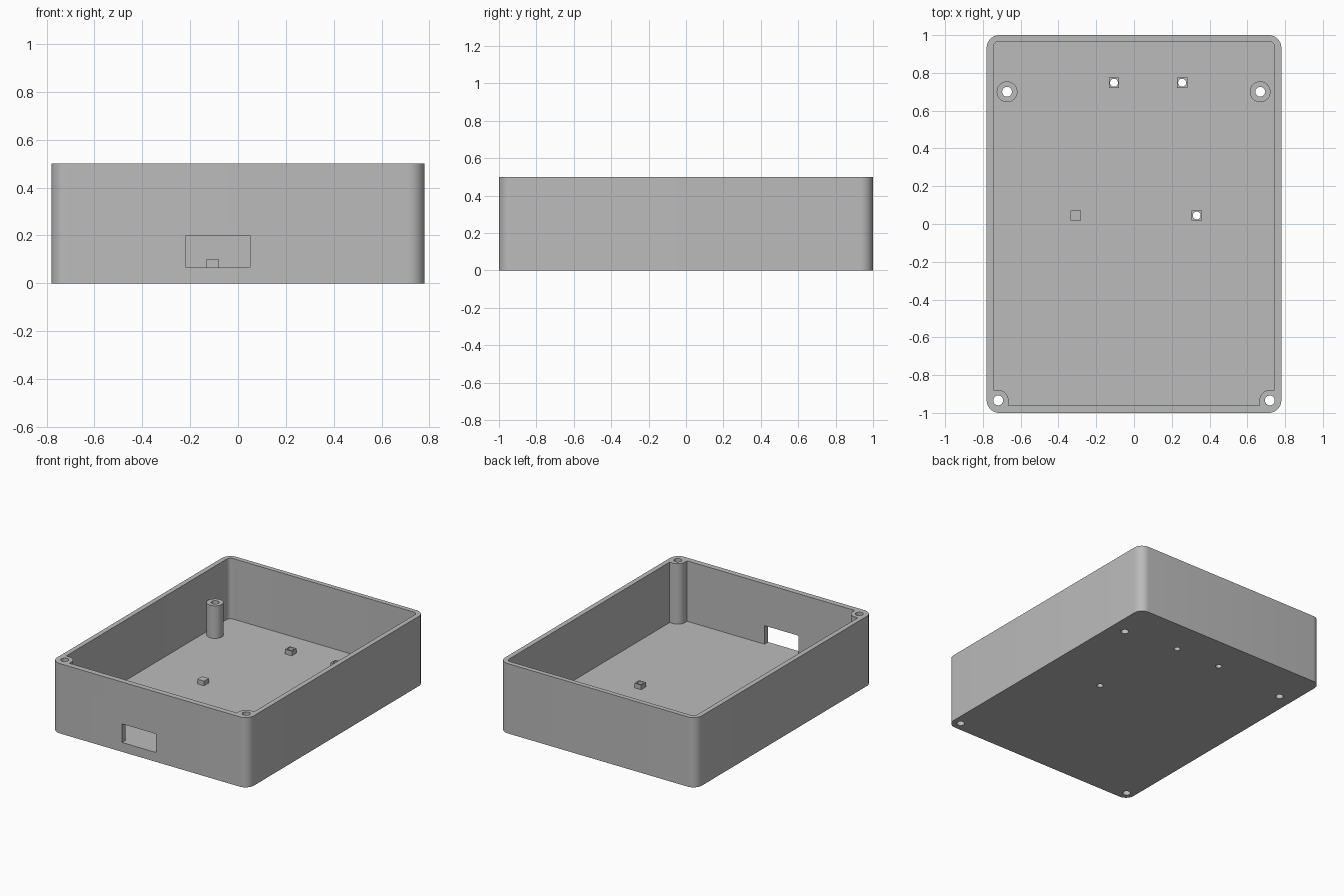
import bpy, bmesh
from math import sin, cos, pi, radians

old = bpy.data.objects.get("Cube")
if old:
    bpy.data.objects.remove(old, do_unlink=True)

W, D, H = 0.78, 1.0, 0.5        # half width, half depth, height
FLOOR = 0.067
IN_X, IN_BACK, IN_FRONT = 0.745, 0.966, -0.96
BOSS_R, SCREW_R, PIN_R = 0.055, 0.026, 0.021

grey = bpy.data.materials.new("light grey plastic")
grey.use_nodes = True
grey.diffuse_color = (0.5, 0.5, 0.5, 1)
grey.node_tree.nodes["Principled BSDF"].inputs["Base Color"].default_value = grey.diffuse_color


def arc(cx, cy, r, start, end, n=10):
    angles = [radians(start + (end - start) * i / n) for i in range(n + 1)]
    return [(cx + r * cos(a), cy + r * sin(a)) for a in angles]


def circle(cx, cy, r, n=40):
    return arc(cx, cy, r, 0, 360, n)[:-1]


def rectangle(cx, cy, hx, hy):
    return [(cx - hx, cy - hy), (cx + hx, cy - hy), (cx + hx, cy + hy), (cx - hx, cy + hy)]


def mirrored(half):
    """Close a right-hand outline with its mirror image."""
    return half + [(-x, y) for x, y in reversed(half)]


def prisms(name, outlines, z0, z1):
    """Extrude closed outlines upward into one object."""
    bm = bmesh.new()
    for outline in outlines:
        low = [bm.verts.new((x, y, z0)) for x, y in outline]
        high = [bm.verts.new((x, y, z1)) for x, y in outline]
        bm.faces.new(low[::-1])
        bm.faces.new(high)
        for i in range(len(low)):
            j = (i + 1) % len(low)
            bm.faces.new((low[i], low[j], high[j], high[i]))
    bmesh.ops.recalc_face_normals(bm, faces=bm.faces)
    mesh = bpy.data.meshes.new(name)
    bm.to_mesh(mesh)
    bm.free()
    mesh.materials.append(grey)
    obj = bpy.data.objects.new(name, mesh)
    bpy.context.collection.objects.link(obj)
    return obj


def select(obj):
    bpy.ops.object.select_all(action='DESELECT')
    obj.select_set(True)
    bpy.context.view_layer.objects.active = obj


def cut(obj, outlines, z0, z1):
    cutter = prisms("cutter", outlines, z0, z1)
    cutter.hide_render = True
    mod = obj.modifiers.new("cut", 'BOOLEAN')
    mod.operation, mod.solver, mod.object = 'DIFFERENCE', 'EXACT', cutter
    select(obj)
    bpy.ops.object.modifier_apply(modifier=mod.name)
    bpy.data.objects.remove(cutter, do_unlink=True)


def smooth(obj):
    select(obj)
    bpy.ops.object.shade_smooth_by_angle(angle=radians(30))


# Screw and pin positions
front_bosses = [(s * 0.719, -0.934) for s in (-1, 1)]
rear_posts = {"right": (-0.672, 0.70), "left": (0.668, 0.70)}
holed_pegs = {"rear_right": (-0.106, 0.748), "rear_left": (0.255, 0.748), "front_left": (0.332, 0.045)}
plain_peg = (-0.308, 0.045)

# Tray: rounded block, hollowed around the two front corner bosses
R = 0.067
tray = prisms("tray", [mirrored(arc(W - R, R - D, R, -90, 0) + arc(W - R, D - R, R, 0, 90))], 0, H)
bx, by = front_bosses[1]
cavity = ([(bx - BOSS_R, IN_FRONT)] + arc(bx, by, BOSS_R, 180, 90)
          + [(IN_X, by + BOSS_R)] + arc(IN_X - 0.03, IN_BACK - 0.03, 0.03, 0, 90))
cut(tray, [mirrored(cavity)], FLOOR, H + 0.1)

# Through holes in the bosses and floor
screw_holes = [circle(x, y, SCREW_R) for x, y in front_bosses + list(rear_posts.values())]
pin_holes = [circle(x, y, PIN_R) for x, y in holed_pegs.values()]
cut(tray, screw_holes + pin_holes, -0.1, H + 0.1)

# Connector window in the front wall, level with the floor
cut(tray, [rectangle(-0.084, -D, 0.134, 0.08)], FLOOR, 0.2)
smooth(tray)

# Rear screw posts
for side, (x, y) in rear_posts.items():
    post = prisms("rear_post_" + side, [circle(x, y, BOSS_R)], FLOOR, 0.30)
    cut(post, [circle(x, y, SCREW_R)], 0, H)
    smooth(post)

# Square board pegs, one of them solid
for place, (x, y) in holed_pegs.items():
    peg = prisms("board_peg_" + place, [rectangle(x, y, 0.027, 0.027)], FLOOR, 0.10)
    cut(peg, [circle(x, y, PIN_R)], 0, H)
    smooth(peg)
prisms("board_peg_front_right", [rectangle(*plain_peg, 0.027, 0.027)], FLOOR, 0.10)
